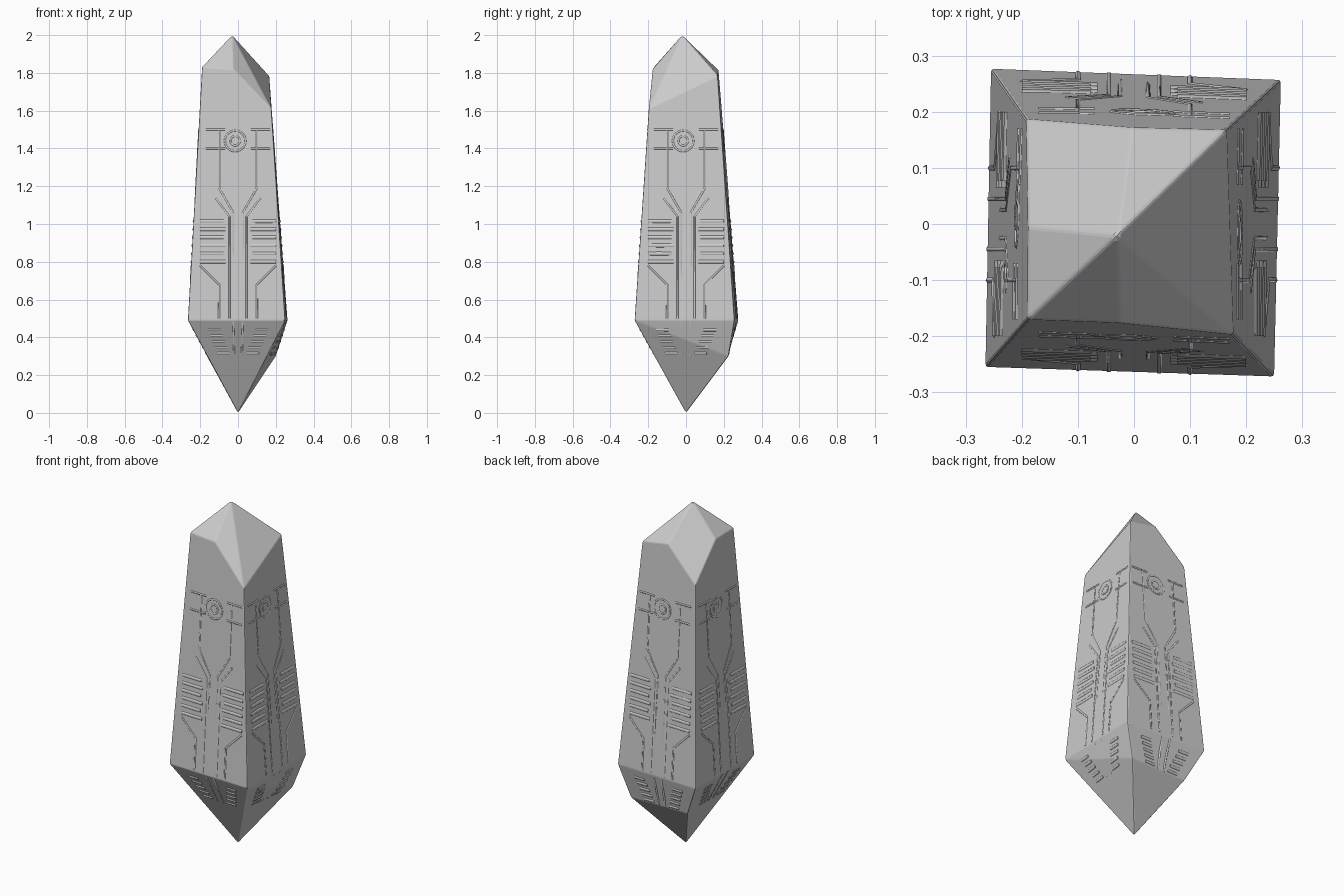
import bpy, bmesh, math
from mathutils import Vector, Matrix
from mathutils.bvhtree import BVHTree

cube = bpy.data.objects.get("Cube")
if cube:
    bpy.data.objects.remove(cube, do_unlink=True)

# One stone colour
GREY = (0.6, 0.6, 0.6, 1)
stone = bpy.data.materials.new("grey_stone")
stone.use_nodes = True
stone.diffuse_color = GREY
stone.node_tree.nodes["Principled BSDF"].inputs["Base Color"].default_value = GREY

# Corner points: f/b = front/back, l/r = -x/+x side
points = {
    "tip": (0, 0, 0), "apex": (-0.03, -0.02, 2),
    "fl_belt": (-0.265, -0.255, 0.49), "fr_belt": (0.25, -0.272, 0.49),
    "br_belt": (0.262, 0.257, 0.49), "bl_belt": (-0.255, 0.277, 0.49),
    "bl_low": (-0.165, 0.22, 0.3), "br_low": (0.2, 0.225, 0.3),
    "fl_top": (-0.19, -0.17, 1.83), "fr_top": (0.177, -0.197, 1.61),
    "br_top": (0.165, 0.168, 1.785), "bl_top": (-0.192, 0.187, 1.63),
    "f_mid": (-0.025, -0.176, 1.82), "b_mid": (-0.005, 0.172, 1.815),
    "l_mid": (-0.189, -0.005, 1.825),
}
facets = [
    # tall sides
    "fl_belt fr_belt fr_top f_mid fl_top", "fr_belt br_belt br_top fr_top",
    "br_belt bl_belt bl_top b_mid br_top", "bl_belt fl_belt fl_top l_mid bl_top",
    # faceted cap
    "fl_top f_mid apex", "f_mid fr_top apex", "fr_top br_top apex",
    "br_top b_mid apex", "b_mid bl_top l_mid apex", "l_mid fl_top apex",
    # lower point, with a chipped back facet
    "fl_belt tip fr_belt", "fr_belt br_low br_belt", "fr_belt tip br_low",
    "br_belt br_low bl_low bl_belt", "br_low tip bl_low",
    "bl_belt bl_low tip fl_belt",
]

# Crystal body
bm = bmesh.new()
verts = {name: bm.verts.new(co) for name, co in points.items()}
for facet in facets:
    bm.faces.new([verts[name] for name in facet.split()])
bmesh.ops.recalc_face_normals(bm, faces=bm.faces)
surface = BVHTree.FromBMesh(bm)
mesh = bpy.data.meshes.new("crystal_body")
bm.to_mesh(mesh)
bm.free()
mesh.materials.append(stone)
body = bpy.data.objects.new("crystal_body", mesh)
bpy.context.collection.objects.link(body)
bevel = body.modifiers.new("worn_edges", "BEVEL")
bevel.width = 0.005
bevel.segments = 2
bevel.limit_method = "ANGLE"
bevel.angle_limit = math.radians(12)


def on_surface(turn, u, z, sink):
    """Point on the side facing `turn`, u across and z up, sunk a little."""
    hit, normal, _, _ = surface.ray_cast(turn @ Vector((u, -1, z)),
                                         turn @ Vector((0, 1, 0)))
    return hit - normal * sink


def relief(name, turn, paths, radius, sink, resolution=1):
    """Raised lines lying on one side of the body."""
    curve = bpy.data.curves.new(name, "CURVE")
    curve.dimensions = "3D"
    curve.bevel_depth = radius
    curve.bevel_resolution = resolution
    curve.use_fill_caps = True
    for path, closed in paths:
        spline = curve.splines.new("POLY")
        spline.points.add(len(path) - 1)
        for point, (u, z) in zip(spline.points, path):
            point.co = (*on_surface(turn, u, z, sink), 1)
        spline.use_cyclic_u = closed
    curve.materials.append(stone)
    bpy.context.collection.objects.link(bpy.data.objects.new(name, curve))


def ring(u, z, r, n=24):
    return [(u + r * math.cos(math.tau * i / n),
             z + r * math.sin(math.tau * i / n)) for i in range(n)]


for i, side in enumerate(("front", "right", "back", "left")):
    turn = Matrix.Rotation(i * math.pi / 2, 3, "Z")
    lines, ribs, lower_ribs = [], [], []
    for s in (-1, 1):
        # Forked channel up the middle, and the side leads
        lines.append(([(s * u, z) for u, z in (
            (0.02, 0.3), (0.025, 0.48), (0.025, 1.06), (0.1, 1.19), (0.1, 1.5))], False))
        lines.append(([(s * u, z) for u, z in (
            (0.045, 0.5), (0.045, 1.04), (0.12, 1.14))], False))
        lines.append(([(s * u, z) for u, z in (
            (0.2, 0.78), (0.1, 0.68), (0.1, 0.5))], False))
        # Cross bars beside the rings
        for z in (1.4, 1.5):
            lines.append(([(s * 0.07, z), (s * 0.17, z)], False))
        # Stacked ribs above the belt, narrowing in steps
        for k in range(6):
            z = 0.8 + 0.043 * k
            ribs.append(([(s * (0.065 + 0.012 * (k % 2)), z), (s * 0.2, z)], False))
        # Short slats below the belt, following the taper
        for k in range(5):
            z = 0.315 + 0.031 * k
            u = 0.045 + 0.012 * k
            lower_ribs.append(([(s * u, z), (s * (u + 0.065), z)], False))
    # Concentric rings near the top
    for r in (0.025, 0.055):
        lines.append((ring(-0.015, 1.44, r), True))
    relief(side + "_channels", turn, lines, 0.006, 0.003)
    relief(side + "_ribs", turn, ribs, 0.014, 0.009)
    relief(side + "_lower_slats", turn, lower_ribs, 0.01, 0.005)
